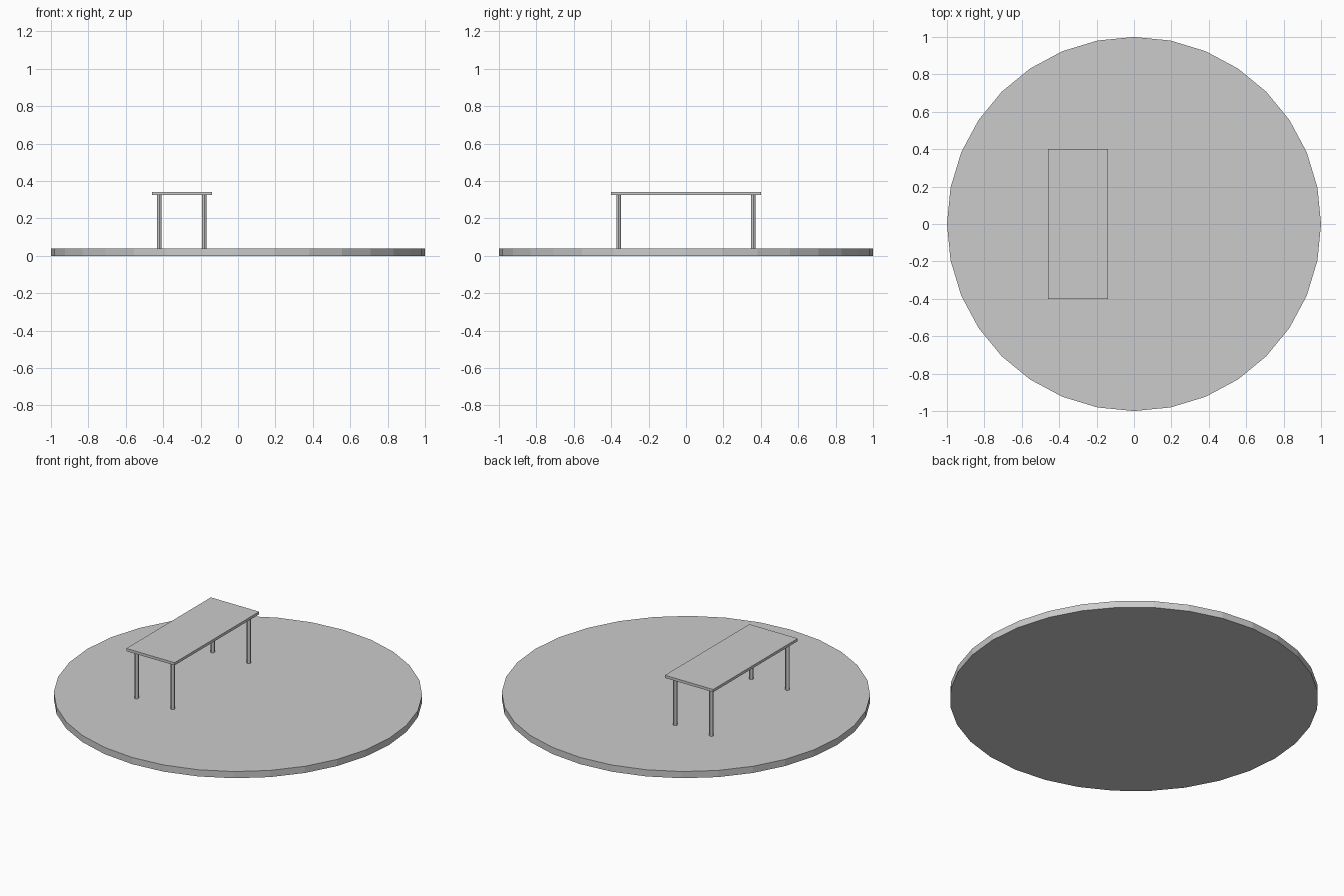
import bpy

if "Cube" in bpy.data.objects:
    bpy.data.objects.remove(bpy.data.objects["Cube"])


def cylinder(name, sides, radius, x, y, z0, z1):
    bpy.ops.mesh.primitive_cylinder_add(
        vertices=sides, radius=radius, depth=z1 - z0,
        location=(x, y, (z0 + z1) / 2))
    obj = bpy.context.object
    obj.name = name
    return obj


BASE_TOP = 0.04
TOP_UNDERSIDE = 0.325
TOP_SURFACE = 0.341
TABLE_X = -0.30

# Round platform
cylinder("round_base", 32, 1.0, 0, 0, 0, BASE_TOP)

# Table top slab
bpy.ops.mesh.primitive_cube_add(
    size=1, location=(TABLE_X, 0, (TOP_UNDERSIDE + TOP_SURFACE) / 2))
top = bpy.context.object
top.name = "table_top"
top.scale = (0.32, 0.8, TOP_SURFACE - TOP_UNDERSIDE)
bpy.ops.object.transform_apply(location=False, rotation=False, scale=True)

# Four round legs
for side_x, dx in (("left", -0.12), ("right", 0.12)):
    for side_y, dy in (("front", -0.36), ("back", 0.36)):
        leg = cylinder(f"{side_y}_{side_x}_leg", 12, 0.012,
                       TABLE_X + dx, dy, BASE_TOP, TOP_UNDERSIDE)
        bpy.ops.object.shade_smooth_by_angle()
